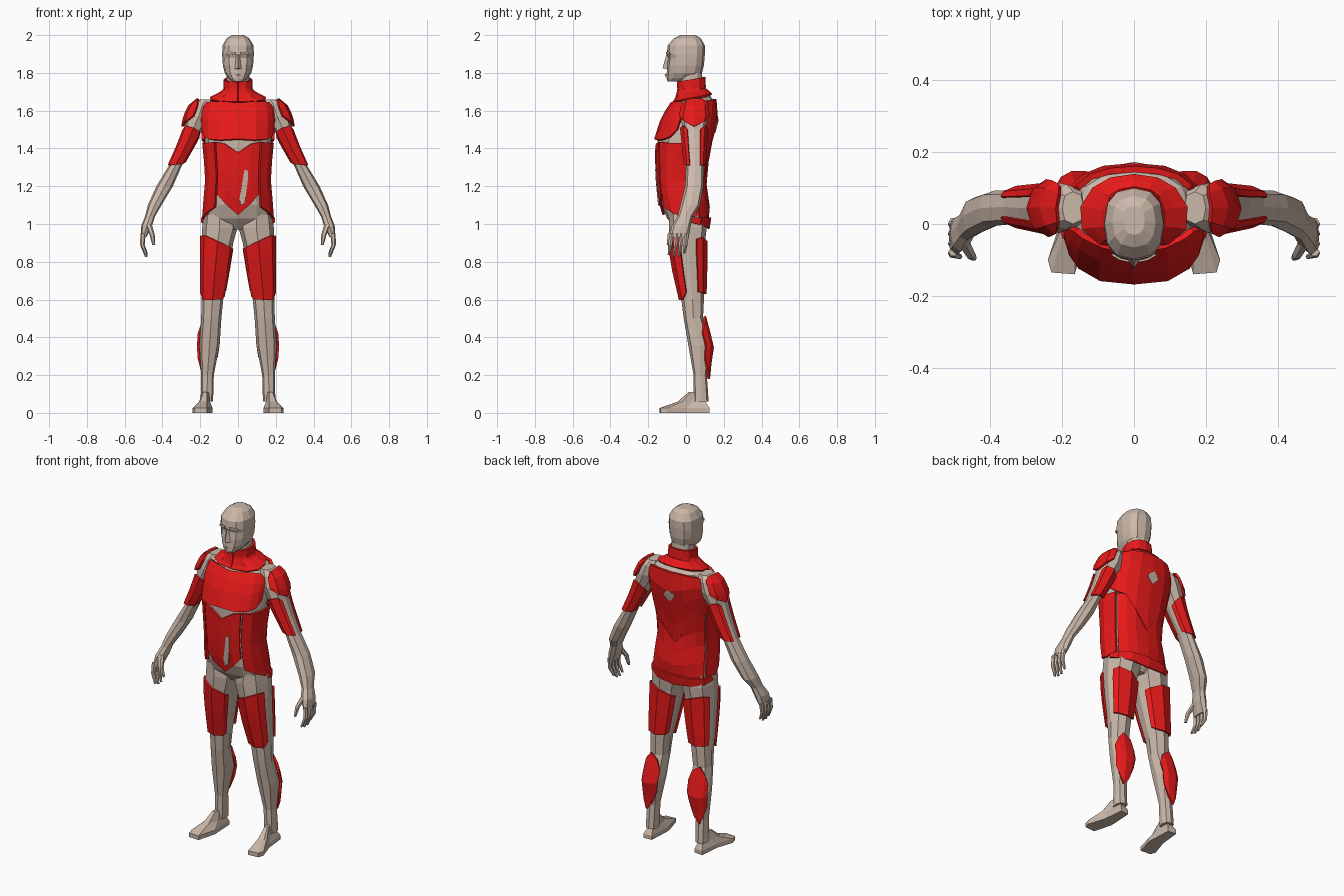
import bpy, bmesh, math
from mathutils import Vector

RED = bpy.data.materials.new("red_plate")
RED.diffuse_color = (0.8, 0.01, 0.01, 1)
SKIN = bpy.data.materials.new("bare_body")
SKIN.diffuse_color = (0.60, 0.48, 0.40, 1)


def make(name, verts, faces, mat, mirror=False, thick=0, fix=True):
    me = bpy.data.meshes.new(name)
    me.from_pydata([tuple(v) for v in verts], [], faces)
    if fix:
        bm = bmesh.new()
        bm.from_mesh(me)
        bmesh.ops.recalc_face_normals(bm, faces=bm.faces)
        bm.to_mesh(me)
        bm.free()
    ob = bpy.data.objects.new(name, me)
    bpy.context.collection.objects.link(ob)
    me.materials.append(mat)
    if thick:
        m = ob.modifiers.new("Thickness", 'SOLIDIFY')
        m.thickness, m.offset = thick, 1
    if mirror:
        m = ob.modifiers.new("Mirror", 'MIRROR')
        m.use_mirror_merge = False
    return ob


def spow(v):
    return math.copysign(abs(v) ** 0.8, v)


def surf(rings, z, u, off=0):
    """Point on a body surface; u = 0 is front, 90 is +x. Ring = z, x0, x1, y0, y1."""
    r = sorted(rings)
    z = min(max(z, r[0][0]), r[-1][0])
    for a, b in zip(r, r[1:]):
        if z <= b[0]:
            break
    t = (z - a[0]) / (b[0] - a[0])
    _, x0, x1, y0, y1 = [p + (q - p) * t for p, q in zip(a, b)]
    u = math.radians(u)
    return Vector(((x0 + x1) / 2 + ((x1 - x0) / 2 + off) * spow(math.sin(u)),
                   (y0 + y1) / 2 - ((y1 - y0) / 2 + off) * spow(math.cos(u)), z))


def skin_rings(name, rows, mat, mirror=False):
    n = len(rows[0])
    faces = [(j * n + i, j * n + (i + 1) % n, (j + 1) * n + (i + 1) % n, (j + 1) * n + i)
             for j in range(len(rows) - 1) for i in range(n)]
    faces += [tuple(range(n)), tuple(range((len(rows) - 1) * n, len(rows) * n))]
    return make(name, [v for r in rows for v in r], faces, mat, mirror)


def body(name, rings, n, mirror=False):
    rows = [[surf(rings, r[0], 360 * i / n) for i in range(n)] for r in rings]
    return skin_rings(name, rows, SKIN, mirror)


def panel(name, rings, cols, mirror=False, thick=0.013, rows=5, mat=RED, off=0.003):
    """Plate following a body surface; each column = angle, low z, high z."""
    verts = [surf(rings, lo + (hi - lo) * j / (rows - 1), u, off)
             for u, lo, hi in cols for j in range(rows)]
    faces = [(i * rows + j, (i + 1) * rows + j, (i + 1) * rows + j + 1, i * rows + j + 1)
             for i in range(len(cols) - 1) for j in range(rows - 1)]
    return make(name, verts, faces, mat, mirror, thick, fix=False)


def finger(name, path, radii):
    rows = [[Vector(p) + Vector((r * math.cos(a), r * math.sin(a), 0))
             for a in [math.pi * k / 3 for k in range(6)]] for p, r in zip(path, radii)]
    return skin_rings(name, rows, SKIN, True)


def sym(rings):
    return [(z, -h, h, f, b) for z, h, f, b in rings]


def both(half):
    return [(-u, a, b) for u, a, b in half[:0:-1]] + half


# Underlying body surfaces
TORSO = sym([(0.97, .05, -.05, .07), (1.03, .175, -.10, .11), (1.10, .17, -.13, .11),
             (1.25, .157, -.145, .085), (1.44, .175, -.15, .12), (1.55, .18, -.115, .15),
             (1.62, .175, -.075, .15), (1.655, .15, -.045, .145), (1.69, .08, -.035, .12),
             (1.71, .062, -.03, .09), (1.80, .06, -.035, .085)])
HEAD = sym([(1.755, .03, -.098, -.03), (1.77, .05, -.103, .05), (1.80, .07, -.102, .085),
            (1.84, .08, -.10, .095), (1.88, .083, -.094, .098), (1.90, .084, -.102, .10),
            (1.945, .082, -.097, .10), (1.983, .06, -.065, .078), (2.0, .03, -.03, .05)])
ARM = [(1.66, .14, .20, .0, .09), (1.63, .13, .245, -.015, .11), (1.57, .14, .275, -.025, .115),
       (1.50, .19, .287, -.02, .105), (1.40, .245, .325, -.01, .10), (1.31, .297, .365, .0, .095),
       (1.20, .345, .432, -.005, .093), (1.10, .405, .477, -.03, .075), (1.04, .44, .492, -.045, .035),
       (0.99, .455, .512, -.075, .025), (0.93, .485, .516, -.09, .015)]
LEG = [(1.05, .02, .18, -.09, .10), (0.98, .003, .19, -.09, .11), (0.90, .025, .193, -.085, .10),
       (0.75, .05, .193, -.06, .10), (0.60, .078, .193, -.025, .095), (0.50, .088, .195, -.012, .09),
       (0.36, .097, .205, .012, .135), (0.20, .128, .195, .04, .11), (0.06, .132, .198, .04, .12)]
body("torso", TORSO, 12)
body("head", HEAD, 12)
body("arm", ARM, 8, True)
body("leg", LEG, 8, True)

# Foot
sole = [(.142, .12), (.195, .125), (.207, .0), (.24, -.10), (.23, -.135), (.165, -.14), (.135, -.03)]
steps = [(0, 0), (0, .025), (.45, .06), (.72, .11)]
skin_rings("foot", [[Vector((x + (.165 - x) * t, y + (.075 - y) * t, z)) for x, y in sole]
                    for t, z in steps], SKIN, True)

# Fingers and thumb
for i in range(4):
    y = -.077 + .027 * i
    drop = (.01, 0, .002, .02)[i]
    finger("finger", [(.503, y, .95), (.506, y - .006, .89), (.485, y - .014, .825 + drop)],
           [.014, .012, .007])
finger("thumb", [(.475, -.05, 1.0), (.455, -.085, .945), (.446, -.095, .89)], [.018, .014, .008])

# Face features
make("nose", [(-.009, -.098, 1.895), (.009, -.098, 1.895), (-.018, -.098, 1.82), (.018, -.098, 1.82),
              (0, -.124, 1.825), (0, -.105, 1.895)],
     [(0, 5, 4, 2), (5, 1, 3, 4), (2, 4, 3), (0, 2, 3, 1), (0, 1, 5)], SKIN)
make("lips", [(-.027, -.099, 1.787), (.027, -.099, 1.787), (0, -.113, 1.795), (0, -.111, 1.779)],
     [(0, 2, 3), (2, 1, 3), (0, 1, 2), (0, 3, 1)], SKIN)
panel("brow", HEAD, [(6, 1.897, 1.91), (22, 1.90, 1.912), (40, 1.895, 1.905)], True, .006, 2, SKIN, 0)

# Torso plates
panel("collar", TORSO, [(u, 1.66 - .02 * math.cos(math.radians(u)),
                         1.765 - .012 * math.cos(math.radians(u))) for u in range(0, 361, 30)], rows=7)
panel("chest_plate", TORSO, both([(0, 1.445, 1.632), (25, 1.44, 1.64), (50, 1.445, 1.64),
                                  (65, 1.46, 1.635), (76, 1.50, 1.61)]), thick=.018)
panel("belly_plate", TORSO, both([(0, 1.05, 1.38), (18, 1.11, 1.425), (35, 1.16, 1.435)]))
panel("belly_slit", TORSO, [(2, 1.10, 1.13), (8, 1.11, 1.29), (14, 1.24, 1.28)],
      thick=.015, mat=SKIN)
panel("side_plate", TORSO, [(37, 1.09, 1.435), (60, 1.06, 1.43), (85, 1.03, 1.43), (114, 1.04, 1.42)], True)
panel("lower_back_plate", TORSO, [(117, 1.03, 1.41), (140, 1.025, 1.40), (160, 1.02, 1.36), (180, 1.02, 1.30),
                                  (200, 1.02, 1.36), (220, 1.025, 1.40), (243, 1.03, 1.41)])
# Skirt of the lower back hanging over the seat
SEAT = sym([(0.975, .185, -.11, .112), (1.04, .183, -.11, .122)])
panel("seat_plate", SEAT, [(95, 1.01, 1.035), (120, .995, 1.035), (150, .985, 1.035), (180, .975, 1.035),
                           (210, .985, 1.035), (240, .995, 1.035), (265, 1.01, 1.035)], rows=2, thick=.01)
panel("upper_back_plate", TORSO, [(98, 1.45, 1.60), (115, 1.42, 1.645), (135, 1.40, 1.655),
                                  (158, 1.32, 1.66), (180, 1.22, 1.66), (202, 1.32, 1.66),
                                  (225, 1.40, 1.655), (245, 1.42, 1.645), (262, 1.45, 1.60)],
      thick=.017)
panel("back_slit", TORSO, [(173, 1.52, 1.53), (180, 1.49, 1.56), (187, 1.52, 1.53)],
      thick=.02, mat=SKIN)

# Arm plates
panel("shoulder_pad", ARM, [(15, 1.57, 1.62), (50, 1.54, 1.652), (90, 1.515, 1.655),
                            (130, 1.54, 1.655), (160, 1.57, 1.64)], True)
panel("biceps_plate", ARM, [(-75, 1.33, 1.46), (-45, 1.32, 1.49), (0, 1.315, 1.51),
                            (45, 1.31, 1.52), (65, 1.31, 1.50)], True, .008)
panel("triceps_plate", ARM, [(115, 1.31, 1.50), (135, 1.31, 1.52), (180, 1.315, 1.51),
                             (225, 1.32, 1.48), (250, 1.33, 1.46)], True, .008)

# Leg plates
panel("front_thigh_plate", LEG, [(-60, .62, .87), (-45, .605, .88), (0, .60, .91),
                                 (45, .60, .94), (72, .64, .94)], True, .01)
panel("back_thigh_plate", LEG, [(112, .64, .92), (135, .635, .93), (180, .63, .91),
                                (225, .635, .88), (245, .65, .87)], True, .01)
panel("calf_plate", LEG, [(110, .29, .42), (135, .23, .47), (165, .18, .51),
                          (200, .22, .48), (230, .30, .42)], True, .014)
